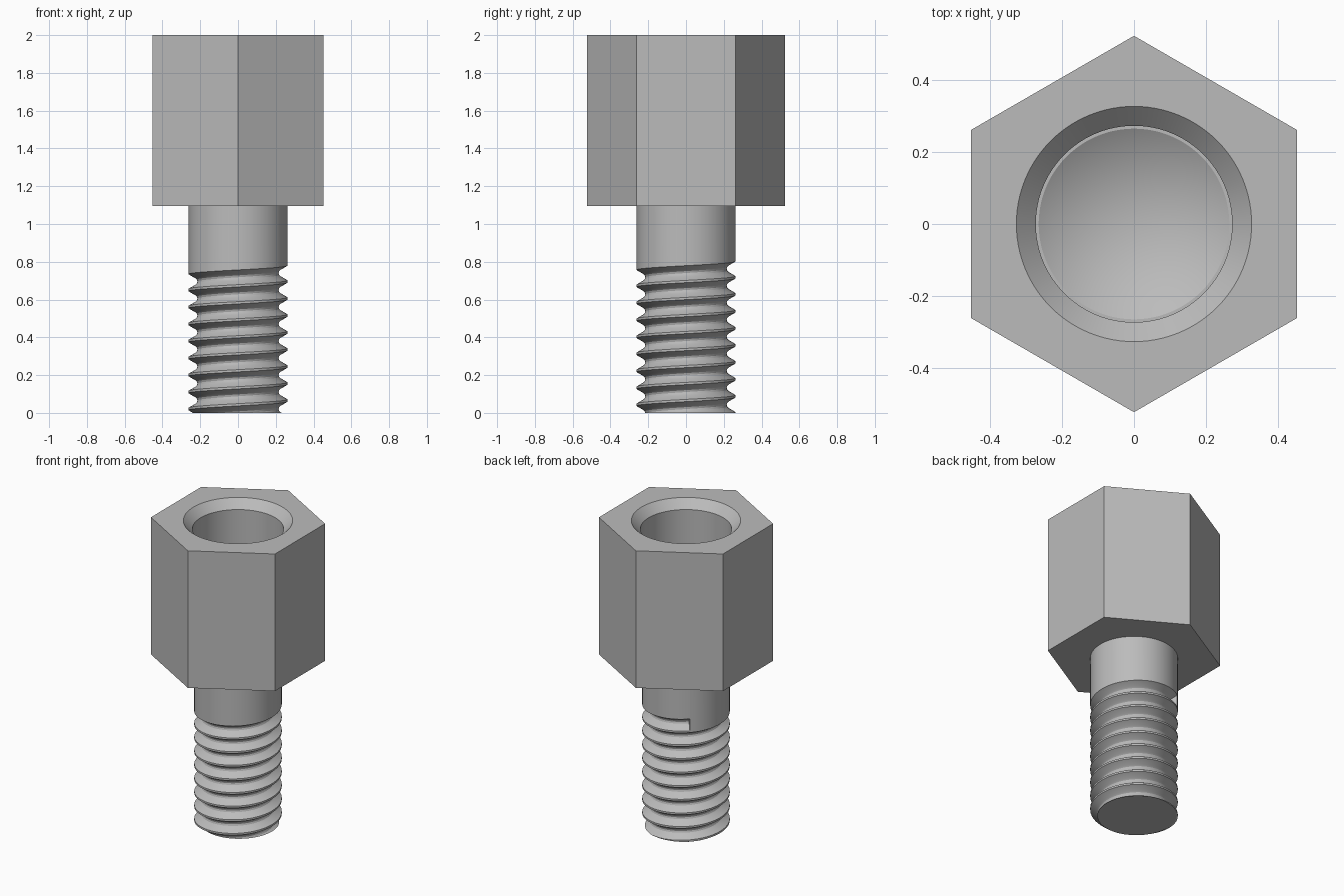
import bpy, bmesh, math
from mathutils import Vector

cube = bpy.data.objects.get("Cube")
if cube:
    bpy.data.objects.remove(cube, do_unlink=True)

steel = bpy.data.materials.new("grey steel")
steel.use_nodes = True
colour = (0.5, 0.5, 0.5, 1)
steel.diffuse_color = colour
steel.node_tree.nodes["Principled BSDF"].inputs["Base Color"].default_value = colour


def polar(r, angle, z):
    return Vector((r * math.cos(angle), r * math.sin(angle), z))


def finish(bm, name):
    bmesh.ops.recalc_face_normals(bm, faces=bm.faces)
    mesh = bpy.data.meshes.new(name)
    bm.to_mesh(mesh)
    bm.free()
    mesh.materials.append(steel)
    obj = bpy.data.objects.new(name, mesh)
    bpy.context.collection.objects.link(obj)
    bpy.ops.object.select_all(action="DESELECT")
    obj.select_set(True)
    bpy.context.view_layer.objects.active = obj
    bpy.ops.object.shade_smooth_by_angle(angle=math.radians(28))


# Hexagonal head with a countersunk blind bore
HEAD_Z, TOP, CORNER = 1.095, 2.0, 0.523
SIDES, ARC = 6, 16
SEG = SIDES * ARC
BORE_Z = 1.35
bore = [(0.327, TOP), (0.273, 1.945), (0.273, BORE_Z), (0.265, BORE_Z)]

bm = bmesh.new()
start = math.pi / 2
low, high = [[bm.verts.new(polar(CORNER, start + k * math.tau / SIDES, z))
              for k in range(SIDES)] for z in (HEAD_Z, TOP)]
rings = [[bm.verts.new(polar(r, start + k * math.tau / SEG, z))
          for k in range(SEG)] for r, z in bore]
tip = bm.verts.new((0, 0, BORE_Z - 0.16))

bm.faces.new(low)
for k in range(SIDES):
    n = (k + 1) % SIDES
    bm.faces.new((low[k], low[n], high[n], high[k]))
    arc = [rings[0][(k * ARC + j) % SEG] for j in range(ARC + 1)]
    bm.faces.new([high[k], high[n]] + arc[::-1])
for k in range(SEG):
    n = (k + 1) % SEG
    for a, b in zip(rings, rings[1:]):
        bm.faces.new((a[k], a[n], b[n], b[k]))
    bm.faces.new((rings[-1][k], rings[-1][n], tip))
finish(bm, "hex_head")

# Shank with a helical groove that stops abruptly near the head
RADIUS, PITCH, STEPS, TURNS = 0.262, 0.09, 72, 10
END_ANGLE, END_Z = math.radians(130), 0.812
groove = [(RADIUS, 0), (0.226, 0.021), (0.218, 0.029), (0.215, 0.039),
          (0.218, 0.049), (0.226, 0.057), (RADIUS, 0.078), (RADIUS, PITCH)]

bm = bmesh.new()
columns, shank = [], []
for i in range(TURNS * STEPS + 1):
    turn = i / STEPS                      # turns back down from the groove end
    angle = END_ANGLE - turn * math.tau
    z = END_Z - turn * PITCH
    columns.append([bm.verts.new(polar(r, angle, z - d)) for r, d in groove])
    if i <= STEPS:
        shank.append(bm.verts.new(polar(RADIUS, angle, HEAD_Z + 0.01)))
for a, b in zip(columns, columns[1:]):
    for j in range(len(groove) - 1):
        bm.faces.new((a[j], a[j + 1], b[j + 1], b[j]))
for i in range(STEPS):
    bm.faces.new((shank[i], columns[i][0], columns[i + 1][0], shank[i + 1]))
bm.faces.new(columns[0][:-1])             # end wall of the groove
bmesh.ops.remove_doubles(bm, verts=bm.verts, dist=0.0002)

# Flat bottom end
bmesh.ops.bisect_plane(bm, geom=bm.verts[:] + bm.edges[:] + bm.faces[:],
                       plane_co=(0, 0, 0), plane_no=(0, 0, 1), clear_inner=True)
rim = [e for e in bm.edges if e.is_boundary and all(abs(v.co.z) < 0.0005 for v in e.verts)]
bmesh.ops.holes_fill(bm, edges=rim, sides=0)
finish(bm, "threaded_shank")
